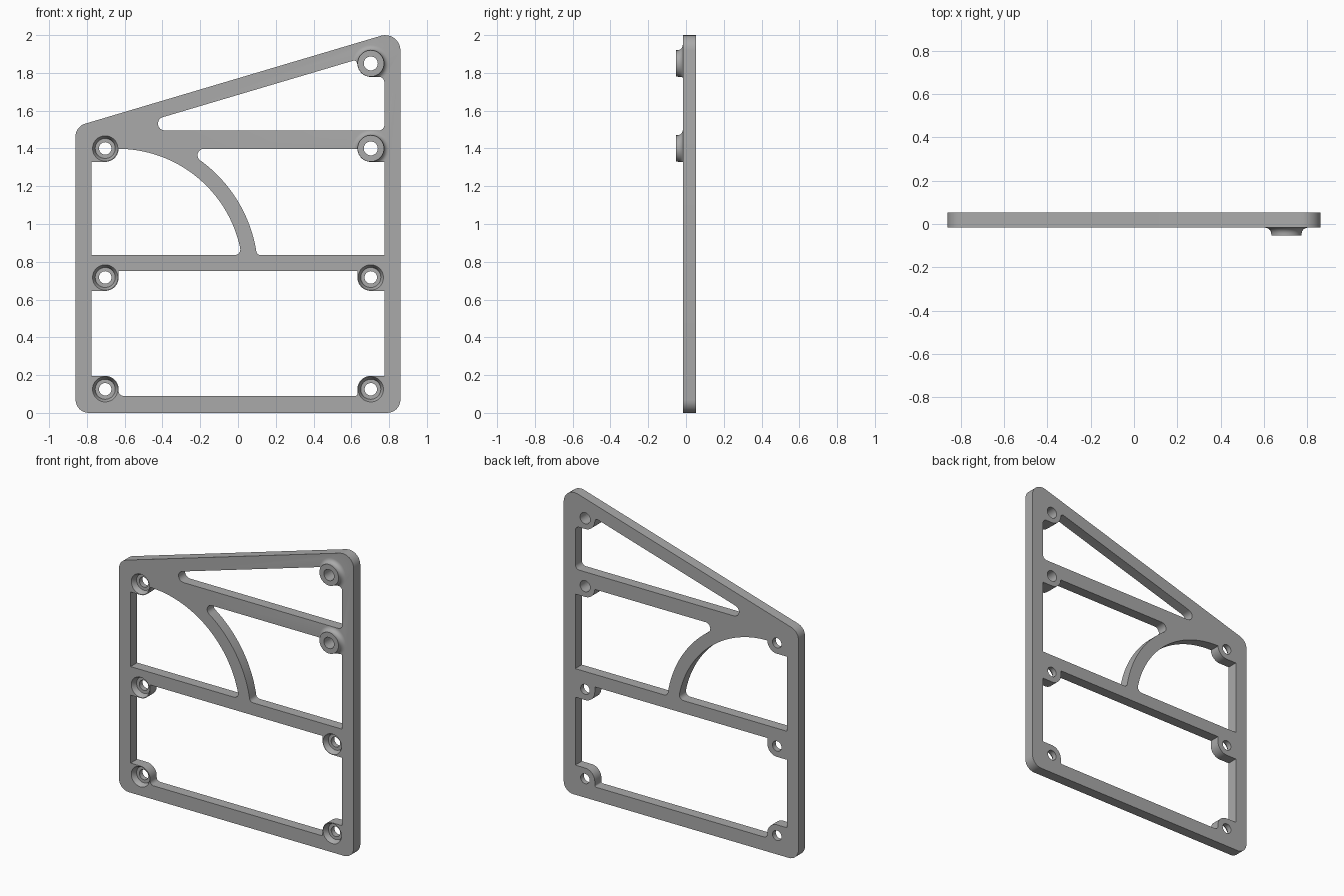
import bpy, bmesh
from math import cos, sin, tan, pi, radians
from mathutils import Vector

if "Cube" in bpy.data.objects:
    bpy.data.objects.remove(bpy.data.objects["Cube"])

grey = bpy.data.materials.new("plain grey")
grey.use_nodes = True
grey.diffuse_color = (0.4, 0.4, 0.4, 1)
grey.node_tree.nodes["Principled BSDF"].inputs["Base Color"].default_value = (0.4, 0.4, 0.4, 1)

FRONT, BACK, TIP = -0.017, 0.052, -0.052
IN = 0.775            # inner edge of the side posts
HX, TAB = 0.703, 0.071  # bolt hole offset and tab radius
RECESSED = [(-HX, 1.4), (-HX, 0.717), (HX, 0.717), (-HX, 0.125), (HX, 0.125)]
RAISED = [(HX, 1.4), (HX, 1.85)]


def arc(cx, cz, r, a, b, n=12):
    """Points along an arc, angles in degrees."""
    angles = [radians(a + (b - a) * i / n) for i in range(n + 1)]
    return [(cx + r * cos(t), cz + r * sin(t)) for t in angles]


def fillet(points, n=8):
    """Round every point that carries a radius as its third value."""
    out = []
    for i, p in enumerate(points):
        c = Vector(p[:2])
        if len(p) < 3:
            out.append(c)
            continue
        u = (Vector(points[i - 1][:2]) - c).normalized()
        v = (Vector(points[(i + 1) % len(points)][:2]) - c).normalized()
        half = u.angle(v) / 2
        centre = c + (u + v).normalized() * (p[2] / sin(half))
        start = c + u * (p[2] / tan(half)) - centre
        end = c + v * (p[2] / tan(half)) - centre
        sweep = pi - 2 * half
        for k in range(n + 1):
            t = k / n
            out.append(centre + (start * sin((1 - t) * sweep) + end * sin(t * sweep)) / sin(sweep))
    return out


def finish(bm, name):
    bmesh.ops.recalc_face_normals(bm, faces=bm.faces)
    mesh = bpy.data.meshes.new(name)
    bm.to_mesh(mesh)
    bm.free()
    mesh.materials.append(grey)
    ob = bpy.data.objects.new(name, mesh)
    bpy.context.collection.objects.link(ob)
    return ob


def slab(name, loops, y0, y1):
    """Flat shape with openings, extruded from y0 to y1."""
    bm = bmesh.new()
    for loop in loops:
        vs = [bm.verts.new((p[0], y0, p[1])) for p in loop]
        for i, v in enumerate(vs):
            bm.edges.new((vs[i - 1], v))
    bmesh.ops.remove_doubles(bm, verts=bm.verts, dist=0.0005)
    bmesh.ops.triangle_fill(bm, edges=bm.edges, use_beauty=True, normal=(0, -1, 0))
    geo = bmesh.ops.extrude_face_region(bm, geom=bm.faces[:])["geom"]
    moved = [g for g in geo if isinstance(g, bmesh.types.BMVert)]
    bmesh.ops.translate(bm, verts=moved, vec=(0, y1 - y0, 0))
    return finish(bm, name)


def lathe(name, profile, centre, n=48):
    """Solid turned about a front-to-back axis from (radius, y) pairs."""
    bm = bmesh.new()
    rings = []
    for r, y in profile:
        rings.append([bm.verts.new((x, y, z)) for x, z in arc(*centre, r, 0, 360, n)[:-1]])
    for a, b in zip(rings, rings[1:]):
        for i in range(n):
            bm.faces.new((a[i - 1], a[i], b[i], b[i - 1]))
    bm.faces.new(rings[0])
    bm.faces.new(rings[-1])
    return finish(bm, name)


def boolean(ob, tool, operation):
    mod = ob.modifiers.new(operation.lower(), "BOOLEAN")
    mod.operation, mod.object, mod.solver = operation, tool, "EXACT"
    bpy.context.view_layer.objects.active = ob
    bpy.ops.object.modifier_apply(modifier=mod.name)
    bpy.data.objects.remove(tool)


# Outer edge with a sloping top
outline = [(-0.86, 0, 0.07), (0.86, 0, 0.07), (0.86, 2.027, 0.08), (-0.86, 1.516, 0.07)]

# Bottom opening, stepped around four bolt tabs
bottom = ([(-IN, 0.196)] + arc(-HX, 0.125, TAB, 90, 0) + [(-HX + TAB, 0.09, 0.025)]
          + [(HX - TAB, 0.09, 0.01)] + arc(HX, 0.125, TAB, 180, 90) + [(IN, 0.196), (IN, 0.646)]
          + arc(HX, 0.717, TAB, 270, 180) + [(HX - TAB, 0.752), (-HX + TAB, 0.752)]
          + arc(-HX, 0.717, TAB, 0, -90) + [(-IN, 0.646)])

# Openings on either side of the curved brace
AX, AZ = -0.637, 0.735
inside = ([(-IN, 0.835), (0.018, 0.835, 0.03)] + arc(AX, AZ, 0.663, 12.5, 90, 32)
          + arc(-HX, 1.4, TAB, -3, -90) + [(-IN, 1.329)])
outside = ([(0.1, 0.835, 0.025), (IN, 0.835), (IN, 1.329)] + arc(HX, 1.4, TAB, 270, 184)
           + [(HX - TAB, 1.398), (-0.294, 1.398, 0.034)] + arc(AX, AZ, 0.744, 53, 11, 24))

# Wedge opening under the sloping top
wedge = ([(-0.636, 1.495, 0.036), (IN, 1.495, 0.03), (IN, 1.779, 0.03)]
         + arc(HX, 1.85, TAB, 270, 185) + [(0.625, 1.869, 0.015)])

holes = [arc(x, z, 0.033, 0, 360, 32)[:-1] for x, z in RECESSED]
holes += [arc(x, z, 0.037, 0, 360, 32)[:-1] for x, z in RAISED]
loops = [fillet(p) for p in (outline, bottom, inside, outside, wedge)] + holes

plate = slab("side_plate", loops, FRONT, BACK)

# Dished seats in the front face
for c in RECESSED:
    seat = [(0.07, FRONT - 0.01), (0.067, FRONT), (0.059, FRONT + 0.012),
            (0.053, FRONT + 0.035)]
    boolean(plate, lathe("seat_cutter", seat, c), "DIFFERENCE")

# Flared bosses, trimmed to the plate edge
for c in RAISED:
    flare = [(0.07 + 0.028 * (1 - cos(radians(a))), TIP + 0.007 + 0.028 * sin(radians(a)))
             for a in range(0, 91, 15)]
    boss = lathe("boss", [(0.07, TIP)] + flare + [(0.098, FRONT + 0.02)], c)
    boolean(boss, slab("trim", loops, TIP - 0.02, BACK + 0.02), "INTERSECT")
    boolean(plate, boss, "UNION")

bpy.ops.object.select_all(action="DESELECT")
plate.select_set(True)
bpy.context.view_layer.objects.active = plate
bpy.ops.object.shade_smooth_by_angle(angle=radians(30))
